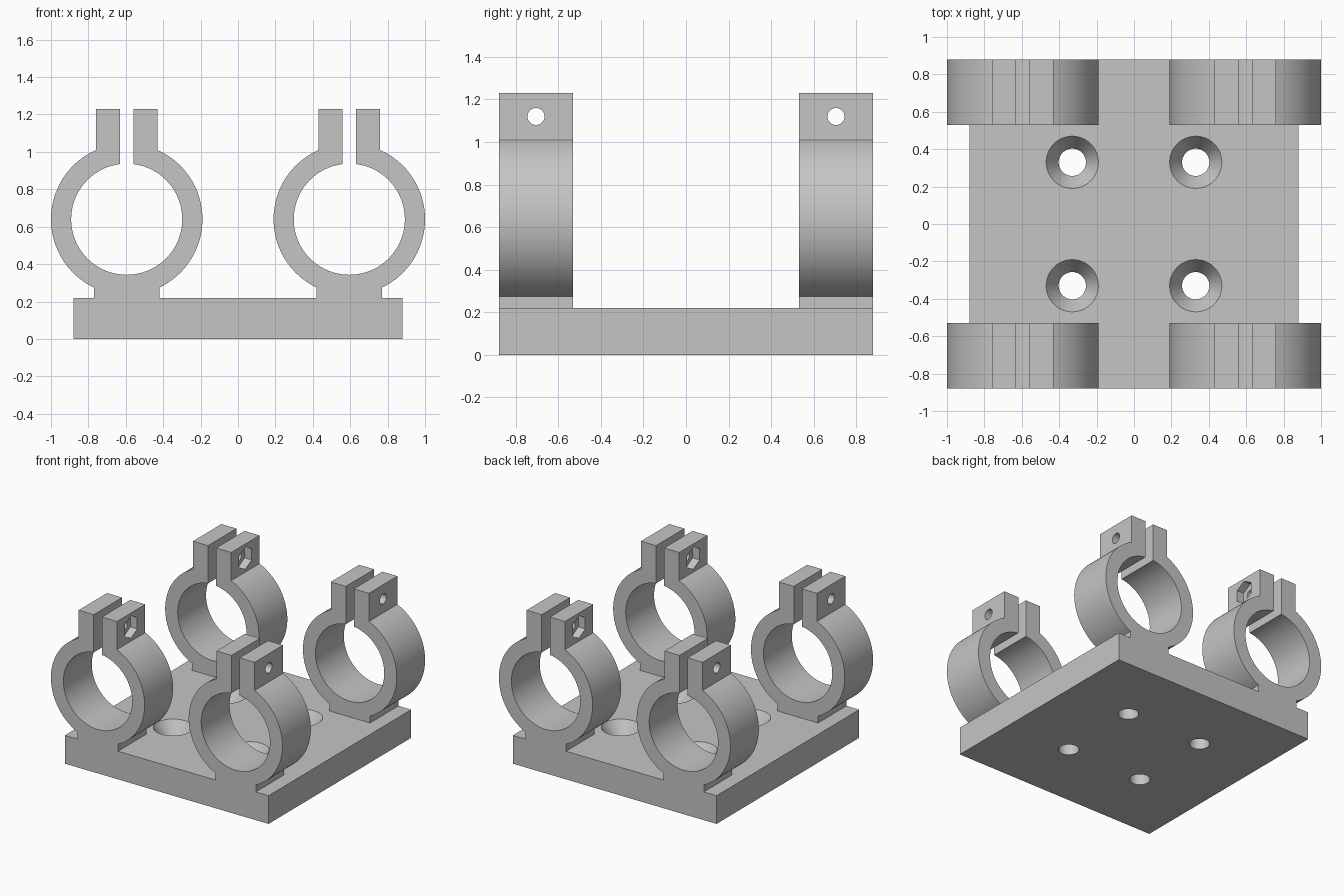
import bpy, bmesh
from math import pi, sin, cos, asin

if "Cube" in bpy.data.objects:
    bpy.data.objects.remove(bpy.data.objects["Cube"], do_unlink=True)

grey = bpy.data.materials.new("light grey")
grey.use_nodes = True
grey.diffuse_color = (0.56, 0.56, 0.56, 1)
grey.node_tree.nodes["Principled BSDF"].inputs["Base Color"].default_value = grey.diffuse_color

BASE = 0.22            # plate thickness
HALF = 0.88            # plate half width
DEPTH = 0.35           # clamp length along y
RING_Z, R_OUT, R_IN = 0.64, 0.405, 0.297
GAP, LUG, FOOT, TOP = 0.035, 0.165, 0.175, 1.23
BOLT_Z = 1.12


def activate(ob):
    bpy.ops.object.select_all(action='DESELECT')
    ob.select_set(True)
    bpy.context.view_layer.objects.active = ob


def cutter(sides, r1, r2, length, loc, rot=(0, 0, 0)):
    bpy.ops.mesh.primitive_cone_add(vertices=sides, radius1=r1, radius2=r2,
                                    depth=length, location=loc, rotation=rot)
    ob = bpy.context.object
    ob.hide_render = True
    return ob


def cut(ob, tools):
    for tool in tools:
        activate(ob)
        mod = ob.modifiers.new("cut", 'BOOLEAN')
        mod.operation, mod.solver, mod.object = 'DIFFERENCE', 'EXACT', tool
        bpy.ops.object.modifier_apply(modifier=mod.name)
        bpy.data.objects.remove(tool, do_unlink=True)


def finish(ob):
    ob.data.materials.clear()
    ob.data.materials.append(grey)
    activate(ob)
    bpy.ops.object.shade_smooth_by_angle(angle=pi / 6)


def arc(radius, start, end, steps):
    # angles measured from straight up, clockwise
    return [(radius * sin(a), RING_Z + radius * cos(a))
            for a in (start + (end - start) * i / steps for i in range(steps + 1))]


# Base plate with four countersunk screw holes
bpy.ops.mesh.primitive_cube_add(size=1, location=(0, 0, BASE / 2))
plate = bpy.context.object
plate.name = "base_plate"
plate.scale = (2 * HALF, 2 * HALF, BASE)
bpy.ops.object.transform_apply(location=True, rotation=False, scale=True)
for x in (-0.33, 0.33):
    for y in (-0.33, 0.33):
        cut(plate, [cutter(48, 0.073, 0.073, 0.6, (x, y, 0.1)),
                    cutter(48, 0.06, 0.153, 0.14, (x, y, BASE - 0.05))])
finish(plate)

# Split ring clamp: one outline running round the outside, then back round the bore
right = [(FOOT, BASE)]
right += arc(R_OUT, pi - asin(FOOT / R_OUT), asin(LUG / R_OUT), 40)
right += [(LUG, TOP), (GAP, TOP)]
slot = asin(GAP / R_IN)
outline = right + arc(R_IN, slot, 2 * pi - slot, 80) + [(-x, z) for x, z in reversed(right)]

bm = bmesh.new()
face = bm.faces.new([bm.verts.new((x, -DEPTH / 2, z)) for x, z in outline])
new = bmesh.ops.extrude_face_region(bm, geom=[face])["geom"]
bmesh.ops.translate(bm, vec=(0, DEPTH, 0),
                    verts=[v for v in new if isinstance(v, bmesh.types.BMVert)])
bmesh.ops.recalc_face_normals(bm, faces=bm.faces)
mesh = bpy.data.meshes.new("clamp")
bm.to_mesh(mesh)
bm.free()
clamp = bpy.data.objects.new("clamp", mesh)
bpy.context.collection.objects.link(clamp)

# Bolt hole through both lugs and a hexagonal nut pocket on the inner side
along_x = (0, pi / 2, 0)
hexagon = cutter(6, 0.088, 0.088, 0.12, (0, 0, 0), (0, 0, pi / 6))
bpy.ops.object.transform_apply(location=False, rotation=True, scale=False)
hexagon.rotation_euler = along_x
hexagon.location = (-LUG, 0, BOLT_Z)
cut(clamp, [cutter(32, 0.04, 0.04, 0.6, (0, 0, BOLT_Z), along_x), hexagon])
finish(clamp)

# Four clamps, nut pockets facing the middle
for side, sx in (("left", 1), ("right", -1)):
    for end, sy in (("front", -1), ("back", 1)):
        ob = clamp.copy()
        ob.name = f"{end}_{side}_clamp"
        ob.location = (sx * 0.595, sy * (HALF - DEPTH / 2), 0)
        ob.rotation_euler.z = 0 if sx > 0 else pi
        bpy.context.collection.objects.link(ob)
bpy.data.objects.remove(clamp, do_unlink=True)
